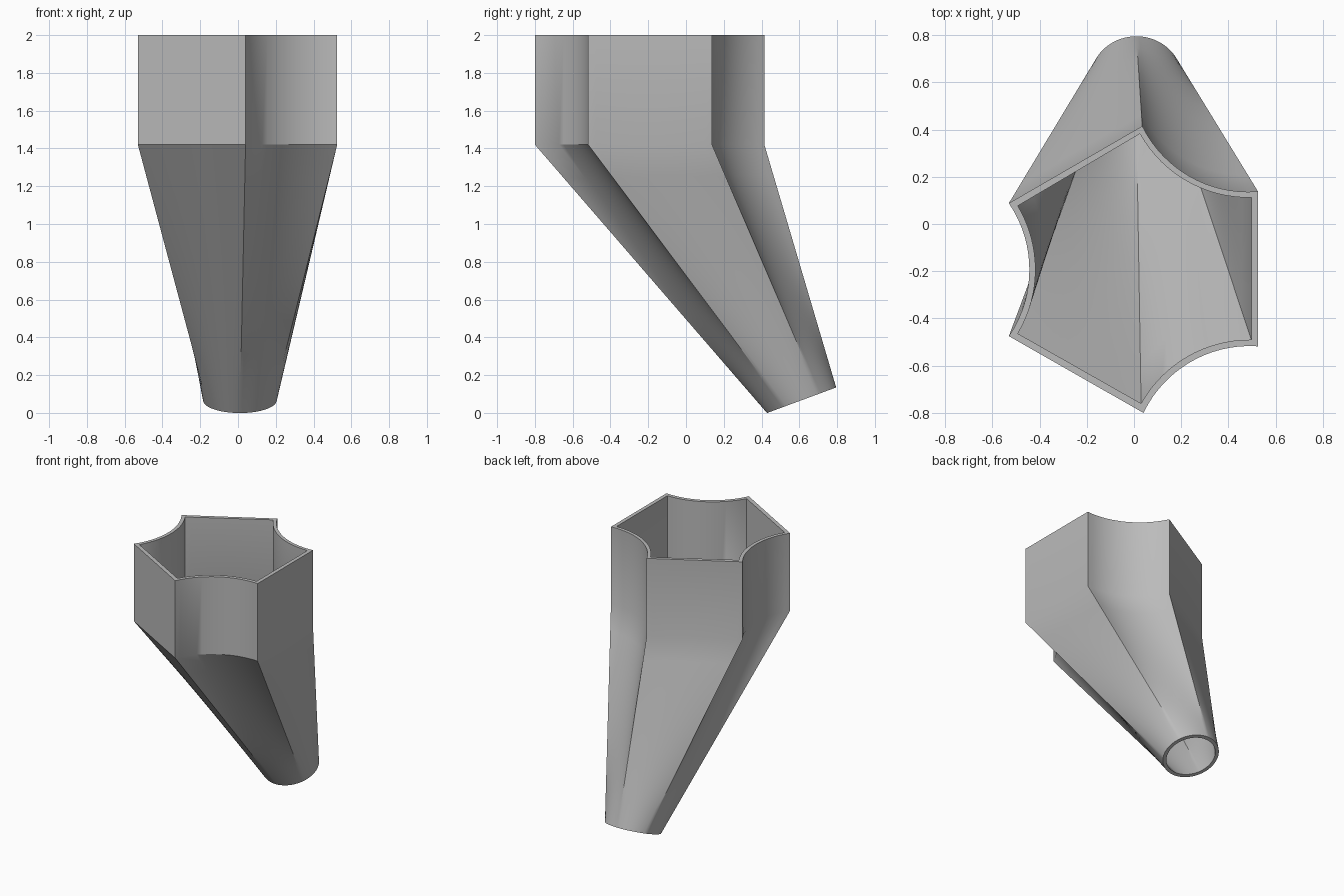
import bpy
import bmesh
from math import radians, sqrt
from mathutils import Matrix, Vector

cube = bpy.data.objects.get("Cube")
if cube:
    bpy.data.objects.remove(cube, do_unlink=True)

SEGMENTS = 16       # divisions along each of the six sides
LOFT_STEPS = 8
RIM_Z, NECK_Z = 2.0, 1.42
OUTLET = Vector((0.01, 0.612, 0.067))
TILT = Matrix.Rotation(radians(20.3), 3, "X")

OUTER = [(0.035, 0.415), (0.525, 0.138), (0.525, -0.518),
         (0.04, -0.8), (-0.53, -0.475), (-0.53, 0.088)]
INNER = [(0.025, 0.382), (0.497, 0.112), (0.497, -0.49),
         (0.03, -0.76), (-0.492, -0.464), (-0.492, 0.077)]


def mouth_outline(corners, radius):
    """Six-sided outline whose alternate sides are scooped inward."""
    points = []
    for i, corner in enumerate(corners):
        a, b = Vector(corner), Vector(corners[(i + 1) % 6])
        chord = b - a
        half = chord.length / 2
        inward = Vector((chord.y, -chord.x)).normalized()
        depth = sqrt(radius ** 2 - half ** 2)
        for k in range(SEGMENTS):
            t = k / SEGMENTS
            p = a + chord * t
            if i % 2 == 0:
                along = (t - 0.5) * 2 * half
                p += inward * (sqrt(radius ** 2 - along ** 2) - depth)
            points.append(p)
    return points


def outlet_circle(radius):
    """Tilted round end, matched point for point with the mouth."""
    count = 6 * SEGMENTS
    return [OUTLET + TILT @ (Matrix.Rotation(radians(90 - 360 * k / count), 3, "Z")
                            @ Vector((radius, 0, 0))) for k in range(count)]


def wall_rings(corners, scoop, radius):
    """Rings from the rim down through the neck to the outlet."""
    outline = mouth_outline(corners, scoop)
    neck = [p.to_3d() + Vector((0, 0, NECK_Z)) for p in outline]
    end = outlet_circle(radius)
    rings = [[p.to_3d() + Vector((0, 0, RIM_Z)) for p in outline]]
    for s in range(LOFT_STEPS + 1):
        rings.append([a.lerp(b, s / LOFT_STEPS) for a, b in zip(neck, end)])
    return rings


# Outer wall down, inner wall back up, closed at rim and outlet
rings = wall_rings(OUTER, 0.5, 0.195) + wall_rings(INNER, 0.527, 0.17)[::-1]
bm = bmesh.new()
loops = [[bm.verts.new(p) for p in ring] for ring in rings]
for upper, lower in zip(loops, loops[1:] + loops[:1]):
    for k in range(len(upper)):
        n = (k + 1) % len(upper)
        bm.faces.new((upper[k], upper[n], lower[n], lower[k]))
bmesh.ops.recalc_face_normals(bm, faces=bm.faces)
mesh = bpy.data.meshes.new("funnel_spout")
bm.to_mesh(mesh)
bm.free()

funnel = bpy.data.objects.new("funnel_spout", mesh)
bpy.context.collection.objects.link(funnel)

# Plain grey finish
grey = bpy.data.materials.new("plain_grey")
grey.use_nodes = True
colour = (0.5, 0.5, 0.5, 1)
grey.diffuse_color = colour
grey.node_tree.nodes["Principled BSDF"].inputs["Base Color"].default_value = colour
mesh.materials.append(grey)

bpy.ops.object.select_all(action="DESELECT")
funnel.select_set(True)
bpy.context.view_layer.objects.active = funnel
bpy.ops.object.shade_smooth_by_angle(angle=radians(30))
